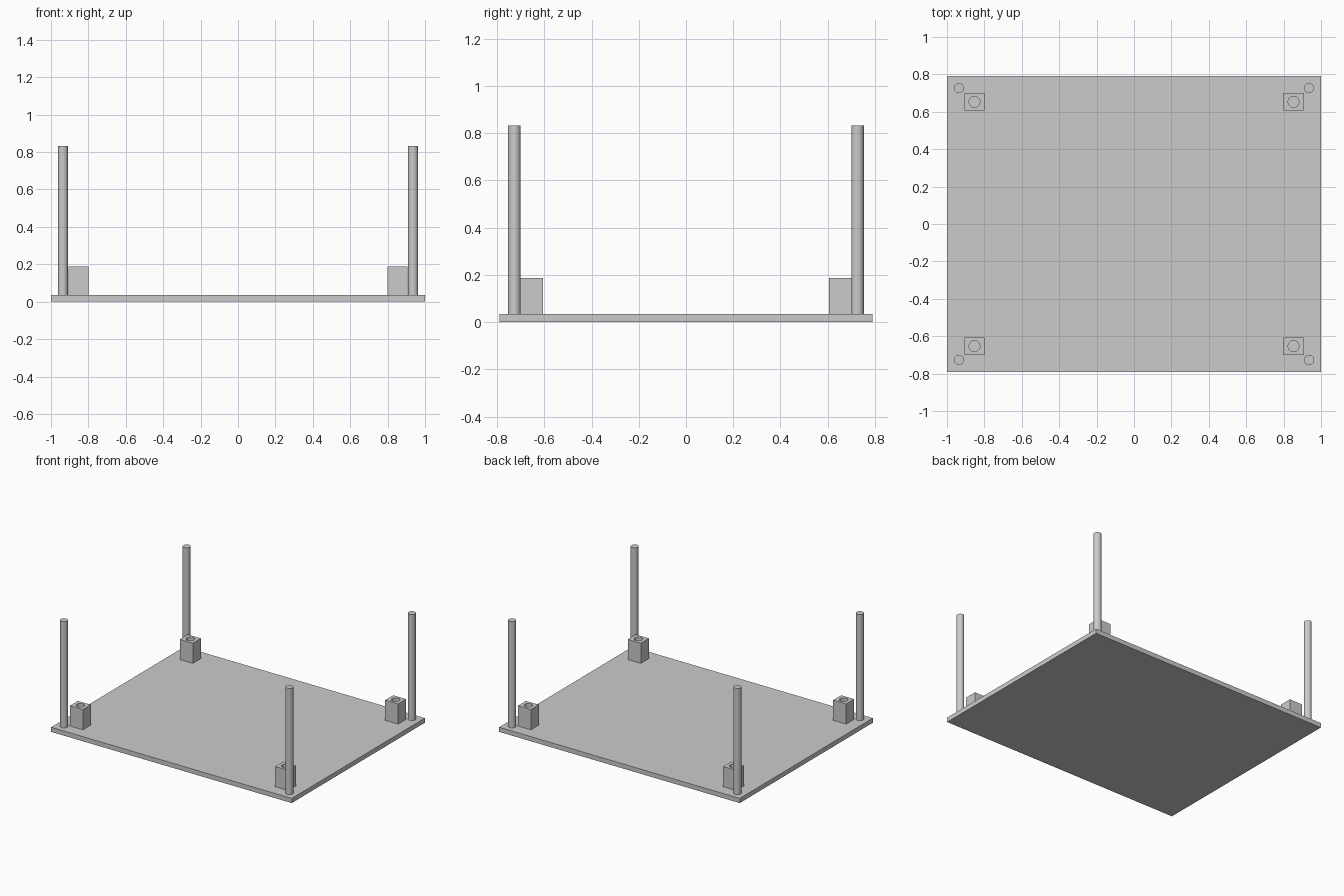
import bpy
import bmesh
from mathutils import Matrix

cube = bpy.data.objects.get("Cube")
if cube:
    bpy.data.objects.remove(cube, do_unlink=True)

GREY = 0.6
metal = bpy.data.materials.new("plain grey")
metal.use_nodes = True
metal.diffuse_color = (GREY, GREY, GREY, 1)
metal.node_tree.nodes["Principled BSDF"].inputs["Base Color"].default_value = (GREY, GREY, GREY, 1)

PLATE_TOP = 0.035
ROD_TOP = 0.833
BLOCK_TOP = 0.187


def add_object(name, bm):
    mesh = bpy.data.meshes.new(name)
    bm.to_mesh(mesh)
    bm.free()
    mesh.materials.append(metal)
    obj = bpy.data.objects.new(name, mesh)
    bpy.context.collection.objects.link(obj)
    return obj


def box(name, x, y, z0, z1, width, depth):
    bm = bmesh.new()
    place = Matrix.Translation((x, y, (z0 + z1) / 2)) @ Matrix.Diagonal((width, depth, z1 - z0, 1))
    bmesh.ops.create_cube(bm, size=1, matrix=place)
    return add_object(name, bm)


def cylinder(name, x, y, z0, z1, radius, sides, smooth=True):
    bm = bmesh.new()
    bmesh.ops.create_cone(bm, cap_ends=True, segments=sides, radius1=radius, radius2=radius,
                          depth=z1 - z0, matrix=Matrix.Translation((x, y, (z0 + z1) / 2)))
    obj = add_object(name, bm)
    if smooth:
        shade(obj)
    return obj


def shade(obj):
    bpy.ops.object.select_all(action="DESELECT")
    obj.select_set(True)
    bpy.context.view_layer.objects.active = obj
    bpy.ops.object.shade_smooth_by_angle()


# Base plate
box("base_plate", 0, 0, 0, PLATE_TOP, 2, 1.58)

# A tall rod and a drilled block at every corner
for sx, side in ((-1, "right"), (1, "left")):
    for sy, end in ((-1, "front"), (1, "back")):
        corner = f"{end}_{side}"
        faceted = sx > 0 and sy > 0
        cylinder(f"{corner}_rod", sx * 0.936, sy * 0.727, PLATE_TOP, ROD_TOP, 0.027,
                 16 if faceted else 32, not faceted)

        x, y = sx * 0.853, sy * 0.653
        block = box(f"{corner}_block", x, y, PLATE_TOP, BLOCK_TOP, 0.108, 0.095)
        # Hole drilled down through the block
        cutter = cylinder(f"{corner}_hole_cutter", x, y, 0.01, 0.25, 0.029, 32)
        cutter.hide_render = True
        cutter.hide_set(True)
        drill = block.modifiers.new("hole", "BOOLEAN")
        drill.operation = "DIFFERENCE"
        drill.solver = "EXACT"
        drill.object = cutter
